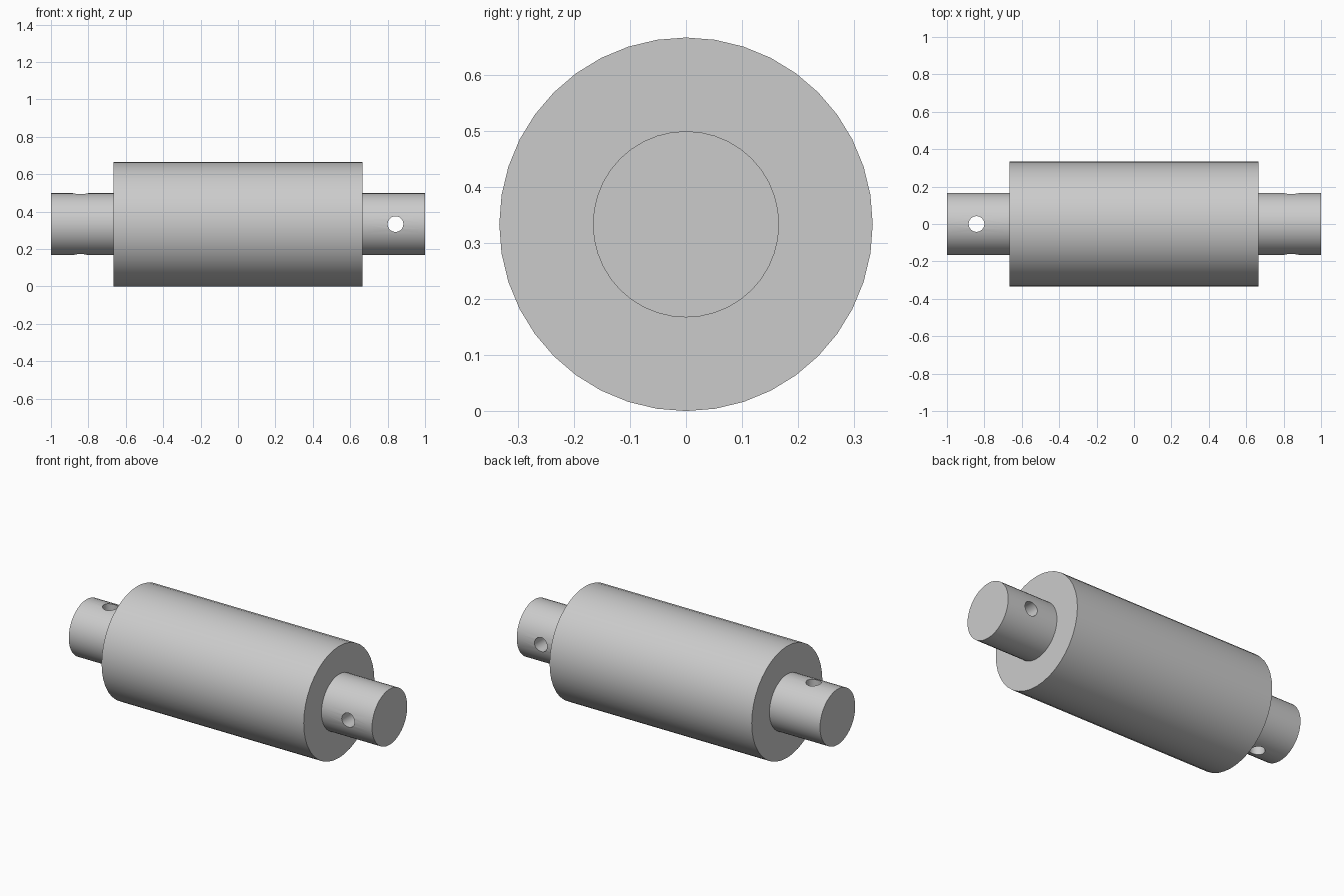
import bpy
import math

cube = bpy.data.objects.get("Cube")
if cube:
    bpy.data.objects.remove(cube, do_unlink=True)

AXIS_Z = 0.333
SIDES = 40

grey = bpy.data.materials.new("light grey")
grey.use_nodes = True
colour = (0.6, 0.6, 0.6, 1)
grey.diffuse_color = colour
grey.node_tree.nodes["Principled BSDF"].inputs["Base Color"].default_value = colour


def cylinder(name, radius, depth, x, rotation, sides=SIDES):
    bpy.ops.mesh.primitive_cylinder_add(
        vertices=sides, radius=radius, depth=depth,
        location=(x, 0, AXIS_Z), rotation=rotation)
    obj = bpy.context.object
    obj.name = name
    obj.data.materials.append(grey)
    return obj


def boolean(target, other, operation):
    mod = target.modifiers.new(other.name, "BOOLEAN")
    mod.operation = operation
    mod.solver = "EXACT"
    mod.object = other
    bpy.context.view_layer.objects.active = target
    bpy.ops.object.modifier_apply(modifier=mod.name)
    bpy.data.objects.remove(other, do_unlink=True)


along_x = (0, math.pi / 2, 0)
along_y = (math.pi / 2, 0, 0)
along_z = (0, 0, 0)

# Thick roller with a thinner shaft standing out at both ends
roller = cylinder("roller", 0.333, 1.333, 0, along_x)
boolean(roller, cylinder("shaft", 0.166, 2, 0, along_x), "UNION")

# Pin holes through the shaft ends, turned a quarter from each other
for name, x, turn in (("left_pin_hole", 0.842, along_y),
                      ("right_pin_hole", -0.842, along_z)):
    boolean(roller, cylinder(name, 0.042, 0.6, x, turn, 32), "DIFFERENCE")

# Smooth round walls with sharp rims
bpy.ops.object.select_all(action="DESELECT")
roller.select_set(True)
bpy.context.view_layer.objects.active = roller
bpy.ops.object.shade_smooth_by_angle(angle=math.radians(30))
